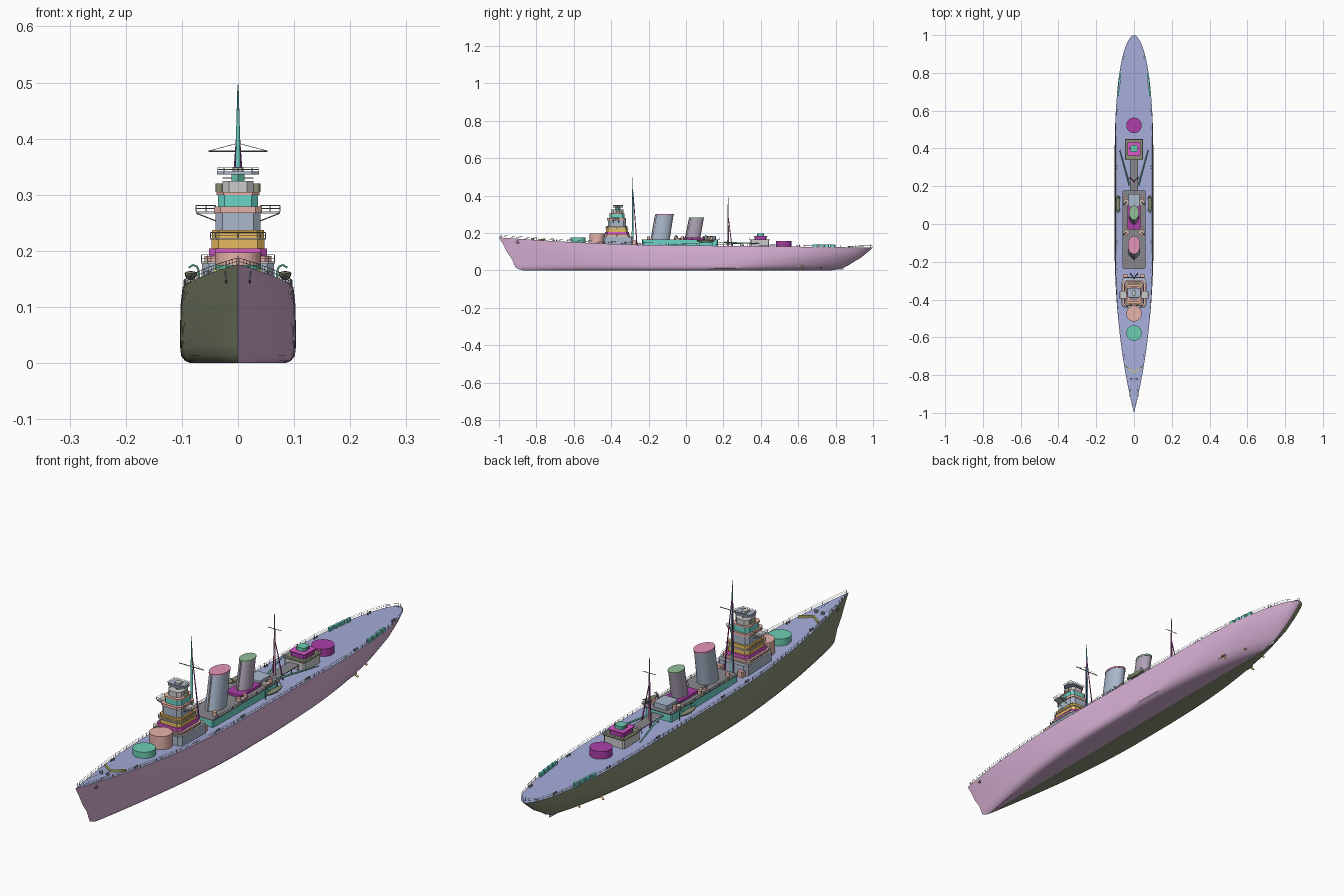
import bpy, bmesh, math
from mathutils import Vector

if "Cube" in bpy.data.objects:
    bpy.data.objects.remove(bpy.data.objects["Cube"])

mats = {}
PINK, OLIVE, BLUE, TEAL = (.70, .45, .68), (.25, .28, .18), (.38, .42, .70), (.15, .66, .58)
SALMON, GREEN, PURPLE, SLATE = (.80, .45, .40), (.15, .62, .45), (.42, .05, .40), (.40, .48, .60)
ORANGE, MAGENTA, GREY, DARK = (.80, .50, .12), (.70, .10, .60), (.55, .55, .57), (.25, .25, .27)

def finish(name, data, col):
    o = bpy.data.objects.new(name, data)
    bpy.context.collection.objects.link(o)
    if col not in mats:
        mats[col] = bpy.data.materials.new("paint_%d" % len(mats))
        mats[col].diffuse_color = (*col, 1)
    data.materials.append(mats[col])
    return o

def mesh(name, verts, faces, col):
    me = bpy.data.meshes.new(name)
    me.from_pydata(verts, [], faces)
    bm = bmesh.new(); bm.from_mesh(me)
    bmesh.ops.remove_doubles(bm, verts=bm.verts, dist=1e-5)
    bmesh.ops.recalc_face_normals(bm, faces=bm.faces)
    bm.to_mesh(me); bm.free()
    return finish(name, me, col)

def prism(name, ring, z0, z1, col, shift=0, taper=1):
    n = len(ring)
    cx, cy = sum(p[0] for p in ring) / n, sum(p[1] for p in ring) / n
    v = [(x, y, z0) for x, y in ring]
    v += [(cx + (x - cx) * taper, cy + (y - cy) * taper + shift, z1) for x, y in ring]
    f = [(i, (i + 1) % n, n + (i + 1) % n, n + i) for i in range(n)]
    return mesh(name, v, f + [tuple(range(n))[::-1], tuple(range(n, 2 * n))], col)

def oval(x, y, rx, ry, n=32):
    return [(x + rx * math.cos(2 * math.pi * i / n), y + ry * math.sin(2 * math.pi * i / n)) for i in range(n)]

def tier(name, y0, y1, hw, z0, z1, col, c=0.012, x=0, taper=1):
    ring = [(x - hw + c, y0), (x + hw - c, y0), (x + hw, y0 + c), (x + hw, y1 - c),
            (x + hw - c, y1), (x - hw + c, y1), (x - hw, y1 - c), (x - hw, y0 + c)]
    return prism(name, ring, z0, z1, col, taper=taper)

def rods(name, paths, r, col, mirror=False, res=1):
    cu = bpy.data.curves.new(name, 'CURVE')
    cu.dimensions = '3D'; cu.bevel_depth = r; cu.bevel_resolution = res; cu.use_fill_caps = True
    for s in ((1, -1) if mirror else (1,)):
        for path in paths:
            sp = cu.splines.new('POLY')
            sp.points.add(len(path) - 1)
            for p, q in zip(sp.points, path):
                p.co = (q[0] * s, q[1], q[2], 1)
                p.radius = q[3] if len(q) > 3 else 1
    return finish(name, cu, col)

def fence(path, h, every=1):
    out = [[(x, y, z + h * k) for x, y, z in path] for k in (.5, 1)]
    return out + [[(x, y, z), (x, y, z + h)] for x, y, z in path[::every]]

# hull: waterlines (fraction, bow y, stern y, half width, bow power, stern length, stern powers)
LEVELS = [(0, -.87, .78, .085, 1.7, .75, 1.8, .9), (.03, -.89, .80, .094, 1.75, .74, 1.9, .85),
          (.09, -.912, .835, .101, 1.8, .72, 2, .8), (.2, -.92, .865, .103, 1.9, .7, 2.1, .72),
          (.35, -.93, .893, .103, 2, .67, 2.2, .65), (.55, -.955, .935, .103, 2.1, .64, 2.4, .6),
          (.8, -.978, .972, .102, 2.2, .62, 2.5, .56), (1, -1, 1, .099, 2.3, .6, 2.5, .55)]
N = 72

def deck_z(y):
    t = max(0, (-.15 - y) / .85)
    return .135 + .041 * t ** 1.5 - .013 * max(0, (y + .15) / 1.15)

def half_width(y, lv):
    f, yb, ys, w, p, ls, a, b = lv
    u = min(1, max(0, (y - yb) / (-.1 - yb)))
    v = min(1, max(0, (ys - y) / ls))
    return w * (1 - (1 - u) ** p) * (1 - (1 - v) ** a) ** b

def waterline(lv):
    ys = [lv[1] + (lv[2] - lv[1]) * (.5 - .5 * math.cos(math.pi * i / N)) for i in range(N + 1)]
    return [(half_width(y, lv), y, lv[0] * deck_z(y)) for y in ys]

lines = [waterline(lv) for lv in LEVELS]
edge = lines[-1]
for s, name, col in ((1, "hull_port", PINK), (-1, "hull_starboard", OLIVE)):
    rows = [[(0, y, z) for x, y, z in lines[0]]] + lines
    v = [(s * x, y, z) for row in rows for x, y, z in row]
    f = [(k * (N + 1) + i, k * (N + 1) + i + 1, (k + 1) * (N + 1) + i + 1, (k + 1) * (N + 1) + i)
         for k in range(len(rows) - 1) for i in range(N)]
    hull = mesh(name, v, f, col)
    # outward normals on each open half
    if sum(p.normal.x * s * p.area for p in hull.data.polygons) < 0:
        hull.data.flip_normals()
deck = mesh("main_deck", [(x, y, z) for x, y, z in edge] + [(-x, y, z) for x, y, z in edge],
            [(i, i + 1, N + 2 + i, N + 1 + i) for i in range(N)], BLUE)
if deck.data.polygons[N // 2].normal.z < 0:
    deck.data.flip_normals()

# deck edge railing
rail = [(half_width(y, LEVELS[-1]) * .98, y, deck_z(y)) for y in [-.99 + i * .0275 for i in range(72)]] + [(0, .997, .122)]
rods("deck_railing", fence(rail, .012), .0005, GREY, True, 0)

# barbettes
for name, y, top, col in (("forward_barbette", -.577, .175, GREEN), ("raised_barbette", -.475, .197, SALMON),
                          ("aft_barbette", .522, .157, PURPLE)):
    prism(name, oval(0, y, .041, .041, 48), .125, top, col)

# bridge tower tiers
for i, (y0, y1, hw, z0, z1, col) in enumerate([
        (-.445, -.28, .064, .135, .178, SLATE), (-.44, -.295, .066, .178, .181, GREY),
        (-.435, -.3, .06, .181, .191, SALMON), (-.432, -.305, .052, .191, .204, MAGENTA),
        (-.428, -.31, .047, .204, .22, ORANGE), (-.432, -.308, .05, .22, .223, GREY),
        (-.425, -.315, .046, .223, .237, ORANGE), (-.418, -.322, .040, .237, .268, SLATE),
        (-.422, -.32, .043, .268, .279, SALMON), (-.41, -.328, .036, .279, .30, TEAL),
        (-.412, -.328, .038, .30, .305, SALMON), (-.4, -.335, .028, .305, .325, GREY),
        (-.38, -.35, .012, .325, .336, GREEN), (-.39, -.338, .037, .336, .342, SLATE)]):
    tier("bridge_tier_%d" % (i + 1), y0, y1, hw, z0, z1, col)
for s in (1, -1):
    tier("bridge_wing", -.395, -.355, .019, .267, .270, GREY, .004, s * .056)
    prism("signal_lamp", oval(s * .033, -.365, .007, .01, 16), .305, .32, OLIVE)
    tier("bridge_side_house", -.3, -.265, .012, .135, .16, SALMON, .003, s * .045)
rods("wing_supports", [[(.074, y, .267), (.038, y, .253)] for y in (-.39, -.36)], .0012, DARK, True)
rods("wing_railing", fence([(.04, -.395, .27), (.057, -.395, .27), (.075, -.395, .27), (.075, -.375, .27),
     (.075, -.355, .27), (.057, -.355, .27), (.04, -.355, .27)], .011), .0006, GREY, True, 0)
rods("bridge_railings", fence([(.02, -.439, .181), (.055, -.438, .181), (.065, -.428, .181), (.065, -.37, .181), (.065, -.305, .181)], .012)
     + fence([(0, -.431, .223), (.04, -.43, .223), (.049, -.42, .223), (.049, -.37, .223), (.049, -.31, .223)], .01)
     + fence([(0, -.39, .342), (.025, -.39, .342), (.036, -.38, .342), (.036, -.34, .342), (0, -.338, .342)], .006), .0006, GREY, True, 0)
tier("range_finder", -.378, -.352, .01, .342, .35, GREY, .003)

# foremast tripod
rods("foremast", [[(0, -.285, .135, 1.6), (0, -.285, .34, 1.2), (0, -.285, .42, .8), (0, -.285, .497, .25)]], .004, TEAL)
rods("foremast_legs", [[(.02, -.262, .135), (.001, -.283, .42, .5)]], .003, PURPLE, True)
rods("foremast_yard", [[(0, -.285, .378), (.053, -.285, .378)]], .0015, DARK, True)
rods("foremast_rigging", [[(0, -.285, .392), (.053, -.285, .378)]], .0005, DARK, True, 0)

# midships deckhouse
tier("midship_deckhouse", -.235, .17, .057, .13, .163, TEAL, .004)
tier("deckhouse_roof", -.237, .178, .06, .163, .166, DARK, .004)
tier("aft_midship_house", .09, .16, .03, .166, .185, SLATE, .004)
tier("funnel_base_house", -.03, .1, .034, .166, .176, PURPLE, .006)
rods("deckhouse_railing", fence([(.059, -.235 + i * .0295, .166) for i in range(15)], .01), .0005, GREY, True, 0)

# raked funnels with caps
for name, y, rx, ry, top, col, cap in (("forward_funnel", -.135, .033, .048, .295, SLATE, (.78, .3, .48)),
                                       ("aft_funnel", .037, .026, .038, .278, (.42, .36, .46), (.3, .52, .32))):
    prism(name, oval(0, y, rx, ry), .166, top, col, shift=.022, taper=.96)
    prism(name + "_cap", oval(0, y + .022, rx, ry), top, top + .006, cap, shift=.001)
    rods(name + "_pipe", [[(0, y - ry - .004, .166), (0, y - ry + .02, top + .004)]], .003, GREY)

# ventilators and gun tubs
for s in (1, -1):
    for y, x in ((-.2, .04), (-.055, .042), (-.02, .045), (.135, .045)):
        prism("ventilator", oval(s * x, y, .008, .008, 16), .16, .182, SALMON)
    for y in (-.045, .115):
        prism("gun_tub", oval(s * .04, y, .016, .016, 24), .166, .174, (.6, .5, .45))
        rods("light_gun", [[(s * .04, y, .172), (s * .04, y, .18), (s * .056, y - .012, .188)]], .0022, DARK)

# ship's boats on davits
for s in (1, -1):
    bm = bmesh.new()
    bmesh.ops.create_uvsphere(bm, u_segments=24, v_segments=12, radius=1)
    for v in bm.verts:
        v.co = Vector((v.co.x * .011 + s * .084, v.co.y * .047 + .105,
                       v.co.z * (.012 if v.co.z < 0 else .004) + .160))
    me = bpy.data.meshes.new("boat"); bm.to_mesh(me); bm.free()
    finish("boat", me, OLIVE)
rods("boat_davits", [[(.07, y, .13), (.07, y, .165), (.073, y, .172), (.08, y, .175), (.088, y, .170)]
                     for y in (.07, .14)], .0018, GREEN, True)

# mainmast and cargo booms
rods("mainmast", [[(0, .225, .13, 1.4), (0, .225, .3, .8), (0, .225, .39, .3)]], .004, (.5, .25, .38))
rods("mainmast_legs", [[(.022, .245, .13), (0, .226, .29, .5)]], .003, PURPLE, True)
rods("mainmast_yard", [[(0, .225, .33), (.028, .225, .33)]], .0012, DARK, True)
rods("boat_booms", [[(.024, .205, .15), (.075, .39, .143, .6)]], .004, GREEN, True)
rods("catwalk_posts", [[(.02, y, .13), (.02, y, .148)] for y in (.2, .25, .3, .34)], .0015, DARK, True)
tier("catwalk", .17, .345, .022, .147, .150, DARK, .001)

# aft control station
for i, (y0, y1, hw, z0, z1, col) in enumerate([
        (.345, .445, .044, .125, .162, GREY), (.34, .45, .047, .162, .165, OLIVE),
        (.365, .43, .031, .165, .182, PURPLE), (.36, .435, .034, .182, .185, MAGENTA),
        (.38, .418, .018, .185, .198, GREEN)]):
    tier("aft_station_%d" % (i + 1), y0, y1, hw, z0, z1, col, .005)
rods("aft_station_finder", [[(-.026, .4, .194), (.026, .4, .194)]], .003, DARK)
rods("aft_station_railing", fence([(0, .341, .165), (.046, .341, .165), (.046, .395, .165), (.046, .449, .165), (0, .449, .165)], .01),
     .0005, GREY, True, 0)

# forecastle fittings
for s in (1, -1):
    prism("breakwater", [(0, -.79), (s * .044, -.757), (s * .044, -.75), (0, -.782)], .154, .168, (.65, .6, .2))
    prism("capstan", oval(s * .014, -.82, .006, .006, 16), .155, .172, DARK)
    a = s * (half_width(-.9, LEVELS[-1]) - .002)
    rods("anchor", [[(a, -.9, .164), (a, -.902, .145)], [(a, -.912, .15), (a, -.902, .144), (a, -.89, .15)]], .002, DARK)
    for y in (-.7, -.25, -.1, .3, .6, .88):
        x = s * (half_width(y, LEVELS[-1]) - .009)
        for d in (-.007, .007):
            prism("bollard", oval(x, y + d, .003, .003, 12), deck_z(y) - .002, deck_z(y) + .008, DARK)
rods("anchor_chains", [[(.014, -.82, .162), (.02, -.9, .168)]], .0018, DARK, True)
rods("jack_staff", [[(0, -.985, .174), (0, -.985, .192)], [(0, .985, .12), (0, .985, .14)]], .001, DARK)

# stern float racks along the deck edge
for s in (1, -1):
    for i in range(4):
        y = .69 + i * .031
        x = s * (half_width(y, LEVELS[-1]) - .006)
        tier("float_rack", y - .013, y + .013, .005, .122, .138, TEAL, .002, x)

# propeller shafts, propellers and rudder
for s in (1, -1):
    for x, y in ((.068, .62), (.036, .72)):
        rods("propeller_shaft", [[(s * x, y - .2, .02), (s * x, y + .012, .02)], [(s * x, y - .01, .02), (s * x * .8, y - .01, .055)]], .003, GREY)
        rods("propeller", [[(s * x, y, .02), (s * x + .016 * math.cos(t), y + .004, .02 + .016 * math.sin(t))]
                           for t in (math.pi / 2, math.pi * 7 / 6, math.pi * 11 / 6)], .0035, ORANGE)
prism("rudder", oval(0, .815, .004, .028, 16), .004, .05, GREY)

# smooth curved surfaces, keep edges crisp
for o in bpy.context.scene.objects:
    o.select_set(o.type == 'MESH')
bpy.context.view_layer.objects.active = deck
bpy.ops.object.shade_smooth_by_angle(angle=math.radians(35))

for m in bpy.data.materials:
    if m.users and not m.is_grease_pencil:
        m.use_nodes = True
        m.node_tree.nodes["Principled BSDF"].inputs["Base Color"].default_value = m.diffuse_color
